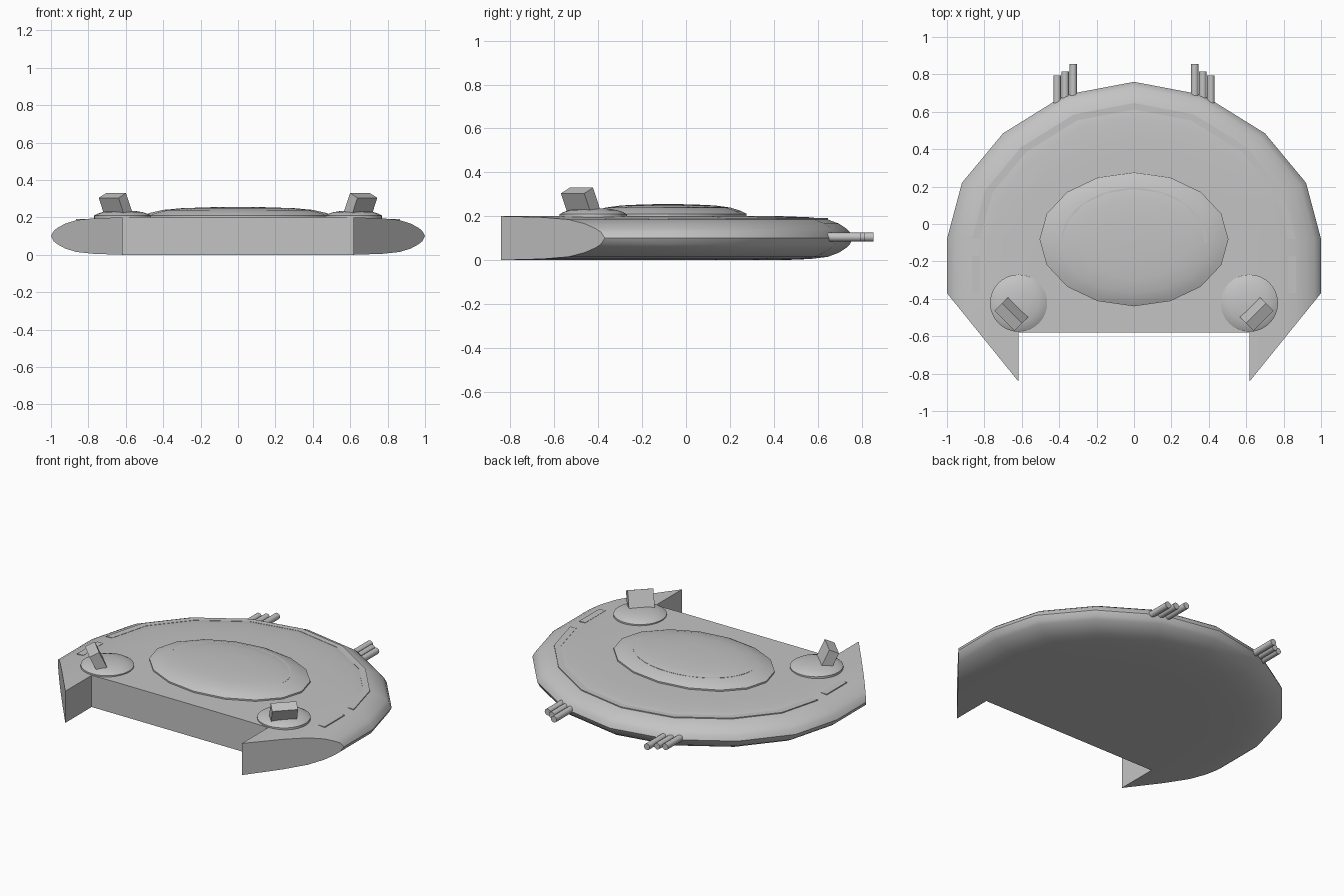
import bpy, bmesh, math
from mathutils import Vector, Matrix

if "Cube" in bpy.data.objects:
    bpy.data.objects.remove(bpy.data.objects["Cube"])

mat = bpy.data.materials.new("light_grey_metal")
mat.diffuse_color = (0.55, 0.55, 0.55, 1)
mat.use_nodes = True
mat.node_tree.nodes["Principled BSDF"].inputs["Base Color"].default_value = mat.diffuse_color


def finish(name, bm, angle=30):
    bmesh.ops.remove_doubles(bm, verts=bm.verts, dist=1e-5)
    bmesh.ops.recalc_face_normals(bm, faces=bm.faces)
    me = bpy.data.meshes.new(name)
    bm.to_mesh(me)
    bm.free()
    ob = bpy.data.objects.new(name, me)
    bpy.context.collection.objects.link(ob)
    me.materials.append(mat)
    smooth(ob, angle)
    return ob


def smooth(ob, angle):
    bpy.ops.object.select_all(action='DESELECT')
    ob.select_set(True)
    bpy.context.view_layer.objects.active = ob
    if angle:
        bpy.ops.object.shade_smooth_by_angle(angle=math.radians(angle))


def loft(name, rings, angle=30):
    """Skin between closed rings of points and cap both ends."""
    bm = bmesh.new()
    vs = [[bm.verts.new(p) for p in r] for r in rings]
    n = len(rings[0])
    for a, b in zip(vs, vs[1:]):
        for i in range(n):
            j = (i + 1) % n
            bm.faces.new((a[i], a[j], b[j], b[i]))
    bm.faces.new(vs[0])
    bm.faces.new(vs[-1])
    return finish(name, bm, angle)


def dome(name, cx, cy, rx, ry, profile, n):
    rings = [[(cx + rx * r * math.sin(2 * math.pi * i / n),
               cy + ry * r * math.cos(2 * math.pi * i / n), z) for i in range(n)]
             for r, z in profile]
    return loft(name, rings)


def band(name, outer, inner, top, bottom):
    """Thin raised strip between two parallel paths."""
    return loft(name, [[(*o, bottom), (*o, top), (*i, top), (*i, bottom)]
                       for o, i in zip(outer, inner)], 0)


# hull: faceted arch outline, lens shaped section
half = [(1, -.08), (.92, .22), (.70, .485), (.37, .69)]
arch = half + [(0, .76)] + [(-x, y) for x, y in reversed(half)]
CY = -.08


def scaled(s):
    return [(x * s, CY + (y - CY) * s) for x, y in arch]


upper = [(1, .0), (.985, .028), (.965, .044), (.925, .066), (.865, .085),
         (.77, .095), (.62, .1), (.45, .102)]
section = [(s, max(0, .1 - d)) for s, d in reversed(upper[1:])] + [(s, .1 + d) for s, d in upper]
rings = [[(x, y, z) for x, y in [(s, -1)] + scaled(s) + [(-s, -1)]] for s, z in section]
hull = loft("hull", rings, 0)

# rear cut: notch between two pointed tails
cut = [(1.3, .001), (.617, -.843), (.617, -.58)]
cut = cut + [(-x, y) for x, y in reversed(cut)] + [(-1.3, -1.3), (1.3, -1.3)]
cutter = loft("rear_cutter", [[(x, y, z) for x, y in cut] for z in (-.5, .5)], 0)
cutter.hide_render = True
mod = hull.modifiers.new("rear_cut", 'BOOLEAN')
mod.operation = 'DIFFERENCE'
mod.solver = 'EXACT'
mod.object = cutter
smooth(hull, 0)
bpy.ops.object.modifier_apply(modifier=mod.name)
bpy.data.objects.remove(cutter)
smooth(hull, 25)

# raised trim around the rim
band("rim_trim", scaled(.865), scaled(.823), .191, .175)

# central dome and its thin arc
dome("central_dome", 0, -.082, .505, .358,
     [(1, .19), (1, .211), (.93, .224), (.8, .239), (.6, .249), (.3, .254), (.01, .2555)], 16)
arc = [math.pi * i / 20 for i in range(21)]
band("dome_arc", [(.392 * math.cos(a), -.1 + .292 * math.sin(a)) for a in arc],
     [(.378 * math.cos(a), -.1 + .278 * math.sin(a)) for a in arc], .2415, .23)

for side, s in (("right", 1), ("left", -1)):
    # straight trim pieces behind the rim trim
    band("side_trim_" + side, [(s * .865, -.17), (s * .865, -.37)],
         [(s * .823, -.17), (s * .823, -.37)], .191, .175)

    # turret base
    dome("turret_base_" + side, s * .617, -.423, .153, .153,
         [(1, .19), (1, .209), (.9, .218), (.7, .228), (.4, .235), (.02, .237)], 32)

    # turret block leaning outwards and to the front
    out = Vector((s, -1, 0)).normalized()
    tilt = math.radians(25)
    up = out * math.sin(tilt) + Vector((0, 0, math.cos(tilt)))
    along = Vector((s, 1, 0)).normalized()
    across = up.cross(along)
    centre = Vector((s * .672, -.497, .317)) - up * .06
    rot = Matrix((along, across, up)).transposed().to_4x4()
    bm = bmesh.new()
    bmesh.ops.create_cube(bm, size=1, matrix=Matrix.Translation(centre) @ rot
                          @ Matrix.Diagonal((.15, .062, .12, 1)))
    finish("turret_block_" + side, bm, 0)

    # three stepped barrels
    for k, (x, tip) in enumerate([(.325, .855), (.368, .815), (.411, .795)]):
        bm = bmesh.new()
        start = .62
        bmesh.ops.create_cone(bm, cap_ends=True, segments=16, radius1=.02, radius2=.02,
                              depth=tip - start,
                              matrix=Matrix.Translation((s * x, (tip + start) / 2, .105))
                              @ Matrix.Rotation(math.pi / 2, 4, 'X'))
        finish(f"barrel_{side}_{k + 1}", bm)
